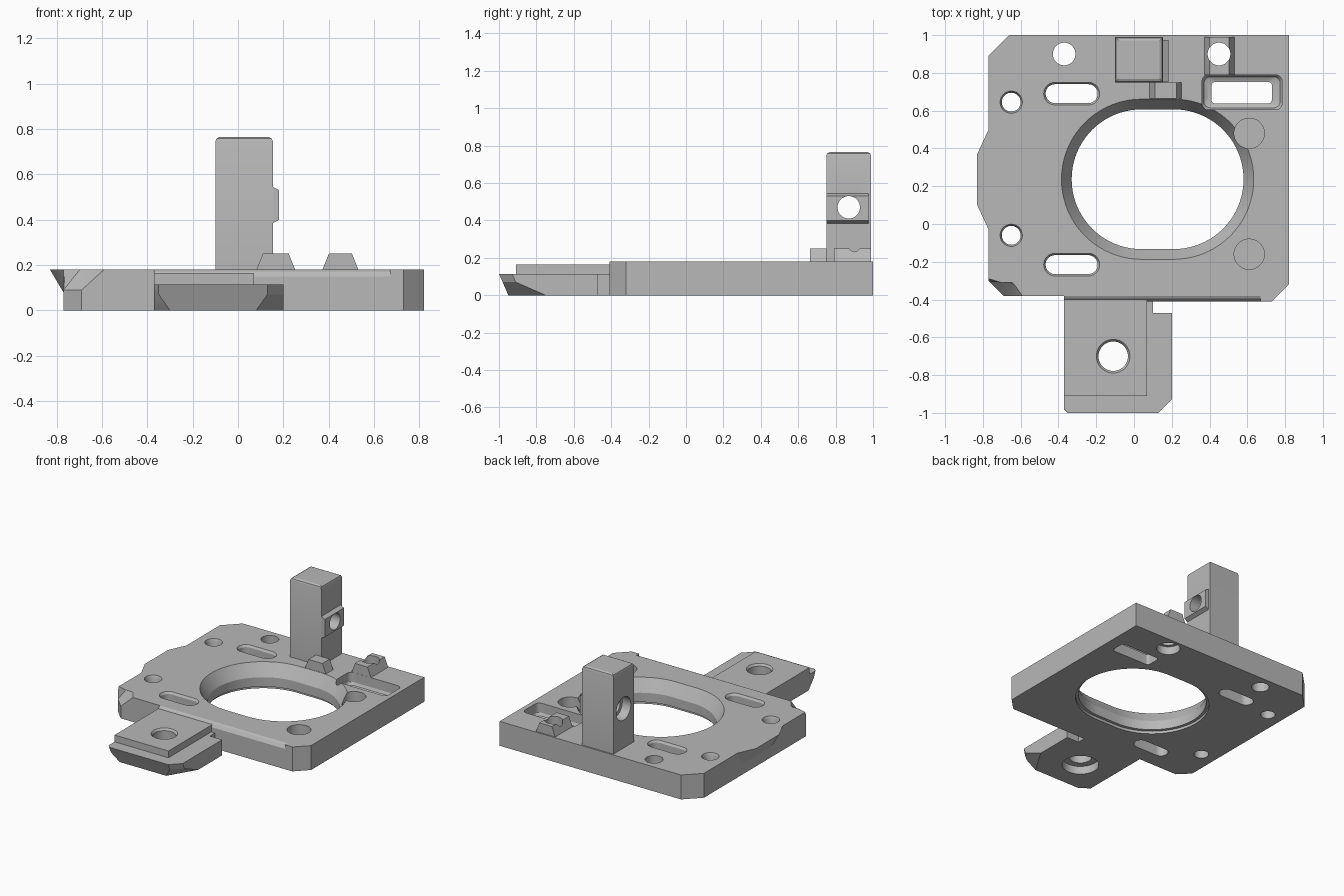
import bpy
import bmesh
import math

default_cube = bpy.data.objects.get("Cube")
if default_cube:
    bpy.data.objects.remove(default_cube, do_unlink=True)

grey = bpy.data.materials.new("machined grey")
grey.use_nodes = True
colour = (0.48, 0.48, 0.48, 1.0)
grey.diffuse_color = colour
grey.node_tree.nodes["Principled BSDF"].inputs["Base Color"].default_value = colour


def rounded(center_x, center_y, half_x, half_y, radius=0.0, steps=12):
    """Rounded rectangle outline; also gives circles, slots and plain boxes."""
    points = []
    for quarter, (sign_x, sign_y) in enumerate(((1, 1), (-1, 1), (-1, -1), (1, -1))):
        for step in range(steps + 1):
            angle = (quarter + step / steps) * math.pi / 2
            points.append((center_x + sign_x * (half_x - radius) + radius * math.cos(angle),
                           center_y + sign_y * (half_y - radius) + radius * math.sin(angle)))
    return points


def disc(center_x, center_y, radius):
    return rounded(center_x, center_y, radius, radius, radius)


def loft(name, sections, along_x=False):
    """Solid through (outline, height) sections with equal point counts."""
    bm = bmesh.new()
    rings = []
    for outline, height in sections:
        rings.append([bm.verts.new((height, a, b) if along_x else (a, b, height))
                      for a, b in outline])
    for lower, upper in zip(rings, rings[1:]):
        count = len(lower)
        for i in range(count):
            j = (i + 1) % count
            bm.faces.new((lower[i], lower[j], upper[j], upper[i]))
    bm.faces.new(rings[0][::-1])
    bm.faces.new(rings[-1])
    bmesh.ops.remove_doubles(bm, verts=bm.verts, dist=0.0001)
    bmesh.ops.recalc_face_normals(bm, faces=bm.faces)
    mesh = bpy.data.meshes.new(name)
    bm.to_mesh(mesh)
    bm.free()
    mesh.materials.append(grey)
    obj = bpy.data.objects.new(name, mesh)
    bpy.context.collection.objects.link(obj)
    return obj


def activate(obj):
    bpy.ops.object.select_all(action='DESELECT')
    obj.select_set(True)
    bpy.context.view_layer.objects.active = obj


def cut(target, sections, along_x=False):
    """Subtract a lofted cutter from the target."""
    cutter = loft("cutter", sections, along_x)
    cutter.hide_render = True
    activate(target)
    modifier = target.modifiers.new("cut", 'BOOLEAN')
    modifier.operation = 'DIFFERENCE'
    modifier.solver = 'EXACT'
    modifier.object = cutter
    bpy.ops.object.modifier_apply(modifier=modifier.name)
    bpy.data.objects.remove(cutter, do_unlink=True)


TOP = 0.18
ABOVE = TOP + 0.1
BELOW = -0.1

# Base plate
outline = [(-0.66, 1), (-0.77, 0.89), (-0.77, -0.3), (-0.69, -0.38), (-0.37, -0.38),
           (-0.37, -0.41), (0.73, -0.41), (0.82, -0.32), (0.82, 1)]
plate = loft("base_plate", [(outline, 0), (outline, TOP)])

# Large oval opening with a wide upper chamfer and a small lower one
def oval(grow):
    return rounded(0.125, 0.237, 0.455 + grow, 0.37 + grow, 0.37 + grow, 20)

cut(plate, [(oval(0.02), BELOW), (oval(0.02), 0.02), (oval(0), 0.021),
            (oval(0), 0.09), (oval(0.054), TOP), (oval(0.054), ABOVE)])

# Long slots
for slot_y in (0.69, -0.215):
    def slot(grow):
        return rounded(-0.33, slot_y, 0.138 + grow, 0.05 + grow, 0.05 + grow)
    cut(plate, [(slot(0), BELOW), (slot(0), TOP - 0.015), (slot(0.01), TOP), (slot(0.01), ABOVE)])

# Chamfered screw holes on the right edge
for hole_y in (0.645, -0.06):
    small, wide = disc(-0.65, hole_y, 0.05), disc(-0.65, hole_y, 0.059)
    cut(plate, [(small, BELOW), (small, TOP - 0.02), (wide, TOP), (wide, ABOVE)])

# Plain rear hole, and the counterbored one under the rear lug
rear_hole = disc(-0.37, 0.9, 0.06)
cut(plate, [(rear_hole, BELOW), (rear_hole, ABOVE)])
lug_hole, lug_bore = disc(0.45, 0.9, 0.06), disc(0.45, 0.9, 0.08)
lug_sections = [(lug_bore, BELOW), (lug_bore, 0.06), (lug_hole, 0.061), (lug_hole, ABOVE)]
cut(plate, lug_sections)

# Blind round pockets
for pocket_y in (0.48, -0.16):
    pocket = disc(0.61, pocket_y, 0.08)
    cut(plate, [(pocket, 0.06), (pocket, ABOVE)])

# Rectangular recess with a through window
def recess(shrink):
    return rounded(0.572, 0.697, 0.212 - shrink, 0.092 - shrink, 0.035)

cut(plate, [(recess(0.03), 0.08), (recess(0.01), 0.09), (recess(0), 0.11), (recess(0), ABOVE)])
window = rounded(0.57, 0.695, 0.16, 0.057, 0.02)
cut(plate, [(window, BELOW), (window, 0.1)])

# Eased front edge
ease = [(-0.45, TOP - 0.03), (-0.41, TOP - 0.03), (-0.395, TOP - 0.008),
        (-0.38, TOP), (-0.38, ABOVE), (-0.45, ABOVE)]
cut(plate, [(ease, -0.37), (ease, 0.67)], along_x=True)

# Sloping cut on the front right corner
cut(plate, [([(-0.85, -0.3), (-0.77, -0.3), (-0.69, -0.38), (-0.69, -0.5), (-0.85, -0.5)], 0.09),
            ([(-0.85, -0.26), (-0.69, -0.31), (-0.63, -0.31), (-0.53, -0.45), (-0.85, -0.5)], 0.19)])

# Undercut bulge on the right edge
bulge = loft("side_bulge", [
    ([(-0.765, 0.47), (-0.771, 0.37), (-0.771, 0.1), (-0.765, 0)], 0.08),
    ([(-0.765, 0.51), (-0.83, 0.37), (-0.83, 0.1), (-0.765, -0.04)], TOP)])

# Front tab: undercut base, raised step, corner notch and counterbored hole
base = loft("tab_base", [
    ([(-0.37, -0.41), (-0.37, -0.9), (-0.3, -0.95), (0.08, -0.95), (0.2, -0.75), (0.2, -0.41)], 0),
    ([(-0.37, -0.41), (-0.37, -0.96), (-0.35, -0.98), (0.13, -0.98), (0.2, -0.91), (0.2, -0.41)], 0.07),
    ([(-0.37, -0.41), (-0.37, -0.98), (-0.35, -1), (0.13, -1), (0.2, -0.93), (0.2, -0.41)], 0.115)])
notch = rounded(0.2, -0.41, 0.1, 0.06)
cut(base, [(notch, BELOW), (notch, ABOVE)])
step_outline = rounded(-0.15, -0.653, 0.22, 0.257)
step = loft("tab_step", [(step_outline, 0.115), (step_outline, 0.165)])
bore, hole, rim = (disc(-0.11, -0.7, radius) for radius in (0.125, 0.078, 0.089))
for part in (base, step):
    cut(part, [(bore, BELOW), (bore, 0.06), (hole, 0.061), (hole, 0.15),
               (rim, 0.165), (rim, ABOVE)])

# Upright post with eased top and a side boss, drilled across
def post_outline(shrink):
    return rounded(0.027, 0.87, 0.127 - shrink, 0.12 - shrink)

post = loft("post", [(post_outline(0), TOP - 0.01), (post_outline(0), 0.745),
                     (post_outline(0.005), 0.758), (post_outline(0.018), 0.765)])
boss = loft("post_boss", [(rounded(0.863, 0.465, 0.112, 0.08), 0.154),
                          (rounded(0.863, 0.465, 0.112, 0.065), 0.182)], along_x=True)
cross_bore, cross_hole = disc(0.87, 0.47, 0.085), disc(0.87, 0.47, 0.06)
for part in (post, boss):
    cut(part, [(cross_bore, -0.3), (cross_bore, -0.03), (cross_hole, -0.029),
               (cross_hole, 0.3)], along_x=True)

# Tapered lugs on top of the plate
def lug(name, center_x, center_y, half_x, half_y):
    return loft(name, [(rounded(center_x, center_y, half_x, half_y), TOP),
                       (rounded(center_x, center_y, half_x - 0.028, half_y), 0.25)])

front_lug = lug("front_lug", 0.167, 0.707, 0.085, 0.043)
rear_lug = lug("rear_lug", 0.452, 0.89, 0.079, 0.1)
cut(rear_lug, lug_sections[:-1] + [(lug_hole, 0.4)])

# Smooth the round walls and keep machined edges crisp
for part in (plate, bulge, base, step, post, boss, front_lug, rear_lug):
    activate(part)
    bpy.ops.object.shade_smooth_by_angle(angle=math.radians(25))
